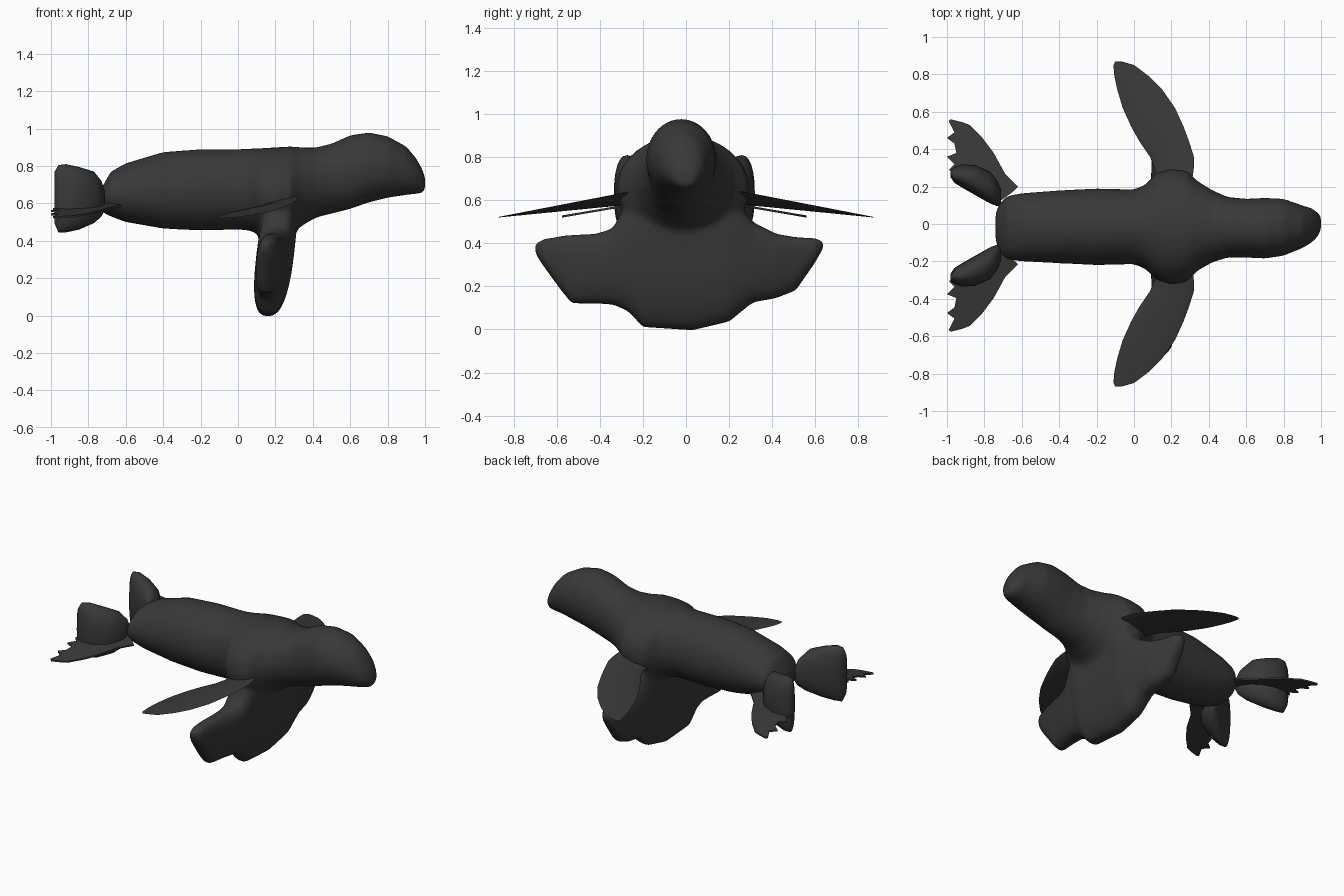
import bpy, bmesh
from math import cos, sin, pi, copysign
from mathutils import Vector as V

if "Cube" in bpy.data.objects:
    bpy.data.objects.remove(bpy.data.objects["Cube"])

hide = bpy.data.materials.new("dark_hide")
hide.use_nodes = True
hide.diffuse_color = (0.04, 0.04, 0.04, 1)
hide.node_tree.nodes["Principled BSDF"].inputs["Base Color"].default_value = hide.diffuse_color


def loft(bm, sections, sides=32, power=1.0):
    """Skin closed rings, each given as centre and two half axes."""
    def bulge(t):
        return copysign(abs(t) ** power, t)
    rings = []
    for c, a, b in sections:
        angles = [2 * pi * i / sides for i in range(sides)]
        rings.append([bm.verts.new(c + a * bulge(cos(t)) + b * bulge(sin(t))) for t in angles])
    for r, s in zip(rings, rings[1:]):
        for i in range(sides):
            j = (i + 1) % sides
            bm.faces.new((r[i], r[j], s[j], s[i]))
    bm.faces.new(rings[0])
    bm.faces.new(rings[-1])


def finish(bm, name, angle=0.7):
    bmesh.ops.recalc_face_normals(bm, faces=bm.faces)
    mesh = bpy.data.meshes.new(name)
    bm.to_mesh(mesh)
    bm.free()
    mesh.materials.append(hide)
    obj = bpy.data.objects.new(name, mesh)
    bpy.context.collection.objects.link(obj)
    bpy.ops.object.select_all(action='DESELECT')
    obj.select_set(True)
    bpy.context.view_layer.objects.active = obj
    bpy.ops.object.shade_smooth_by_angle(angle=angle)
    return obj


def x_ring(x, low, high, y0, y1):
    return V((x, (y0 + y1) / 2, (low + high) / 2)), V((0, (y1 - y0) / 2, 0)), V((0, 0, (high - low) / 2))


# Torso and head: x, bottom, top, right, left
torso = [
    (-.74, .57, .66, -.09, .06), (-.72, .55, .70, -.15, .11), (-.68, .53, .77, -.19, .15),
    (-.6, .50, .815, -.20, .165), (-.4, .465, .875, -.21, .18), (-.2, .455, .89, -.22, .19),
    (0, .46, .89, -.215, .185), (.06, .455, .893, -.24, .21), (.12, .43, .895, -.30, .275),
    (.2, .41, .90, -.325, .295), (.28, .42, .905, -.31, .285), (.34, .48, .90, -.25, .23),
    (.42, .525, .90, -.205, .18), (.5, .545, .92, -.18, .145), (.6, .57, .965, -.18, .135),
    (.7, .605, .98, -.185, .14), (.8, .63, .96, -.17, .135), (.9, .645, .905, -.13, .10),
    (.95, .65, .845, -.10, .085), (.985, .655, .785, -.065, .06), (1.0, .67, .74, -.03, .04),
]
# Hanging chest web: y, bottom, top, back, front
web = [
    (-.70, .35, .40, .13, .17), (-.66, .29, .42, .11, .20), (-.58, .18, .435, .10, .215),
    (-.53, .12, .44, .10, .225), (-.42, .12, .445, .10, .25), (-.34, .115, .47, .10, .27),
    (-.27, .085, .60, .10, .285), (-.2, .01, .65, .10, .30), (.03, -.005, .68, .10, .30),
    (.2, .035, .65, .10, .30), (.31, .125, .5, .10, .275), (.42, .145, .445, .10, .25),
    (.51, .18, .43, .10, .22), (.6, .31, .425, .11, .20), (.64, .38, .41, .13, .17),
]
bm = bmesh.new()
loft(bm, [x_ring(*s) for s in torso])
loft(bm, [(V(((x0 + x1) / 2, y, (low + high) / 2)),
           V(((high - low) * .06, 0, (high - low) / 2)),
           V(((x1 - x0) / 2, 0, 0))) for y, low, high, x0, x1 in web], power=.75)
body = finish(bm, "body", angle=1.2)
remesh = body.modifiers.new("Blend", 'REMESH')
remesh.mode = 'VOXEL'
remesh.voxel_size = .014
remesh.use_smooth_shade = True
smooth = body.modifiers.new("Soften", 'SMOOTH')
smooth.factor = .5
smooth.iterations = 6

# Front flipper: distance out, trailing x, leading x
front = [(.22, .12, .31), (.3, .11, .32), (.36, .085, .32), (.44, .03, .295), (.52, -.015, .265),
         (.62, -.06, .22), (.72, -.09, .15), (.79, -.105, .08), (.85, -.11, 0), (.87, -.10, -.07)]
# Tail lobe: x, bottom, top, inner, outer
lobe = [(-.71, .57, .66, .10, .18), (-.73, .53, .72, .095, .23), (-.77, .495, .77, .11, .28),
        (-.85, .46, .795, .155, .315), (-.92, .445, .81, .195, .32), (-.96, .445, .805, .22, .305),
        (-.98, .49, .77, .25, .29)]
# Ragged outline of the hind flipper
hind = [(-.62, .20), (-.69, .27), (-.75, .38), (-.81, .46), (-.88, .53), (-.92, .545), (-.98, .56),
        (-.99, .55), (-.96, .49), (-1, .46), (-.96, .43), (-.95, .38), (-1, .36), (-.96, .32),
        (-.99, .29), (-.9, .24), (-.72, .12), (-.65, .17)]

for side, label in ((1, "left"), (-1, "right")):
    bm = bmesh.new()
    rings = []
    for y, x0, x1 in front:
        fade = (.9 - y) / .6
        z = .605 - (y - .3) * .146
        rings.append((V(((x0 + x1) / 2, side * y, z)),
                      V(((x1 - x0) / 2, 0, .026 * fade)), V((0, 0, .012 * fade))))
    loft(bm, rings, sides=16)
    finish(bm, label + "_front_flipper")

    bm = bmesh.new()
    shift = 0 if side > 0 else .015
    loft(bm, [x_ring(x, lo, hi, side * (y0 + shift), side * (y1 + shift)) for x, lo, hi, y0, y1 in lobe],
         sides=24, power=.85)
    finish(bm, label + "_tail_lobe", angle=1.0)

    # Thin plate that slopes down towards its tip
    bm = bmesh.new()
    layers = [[bm.verts.new((x, side * y + .008 * (side - 1), .62 - .17 * y + d)) for x, y in hind]
              for d in (-.005, .005)]
    for layer in layers:
        bm.faces.new(layer)
    for i in range(len(hind)):
        j = (i + 1) % len(hind)
        bm.faces.new((layers[0][i], layers[0][j], layers[1][j], layers[1][i]))
    finish(bm, label + "_hind_flipper")
